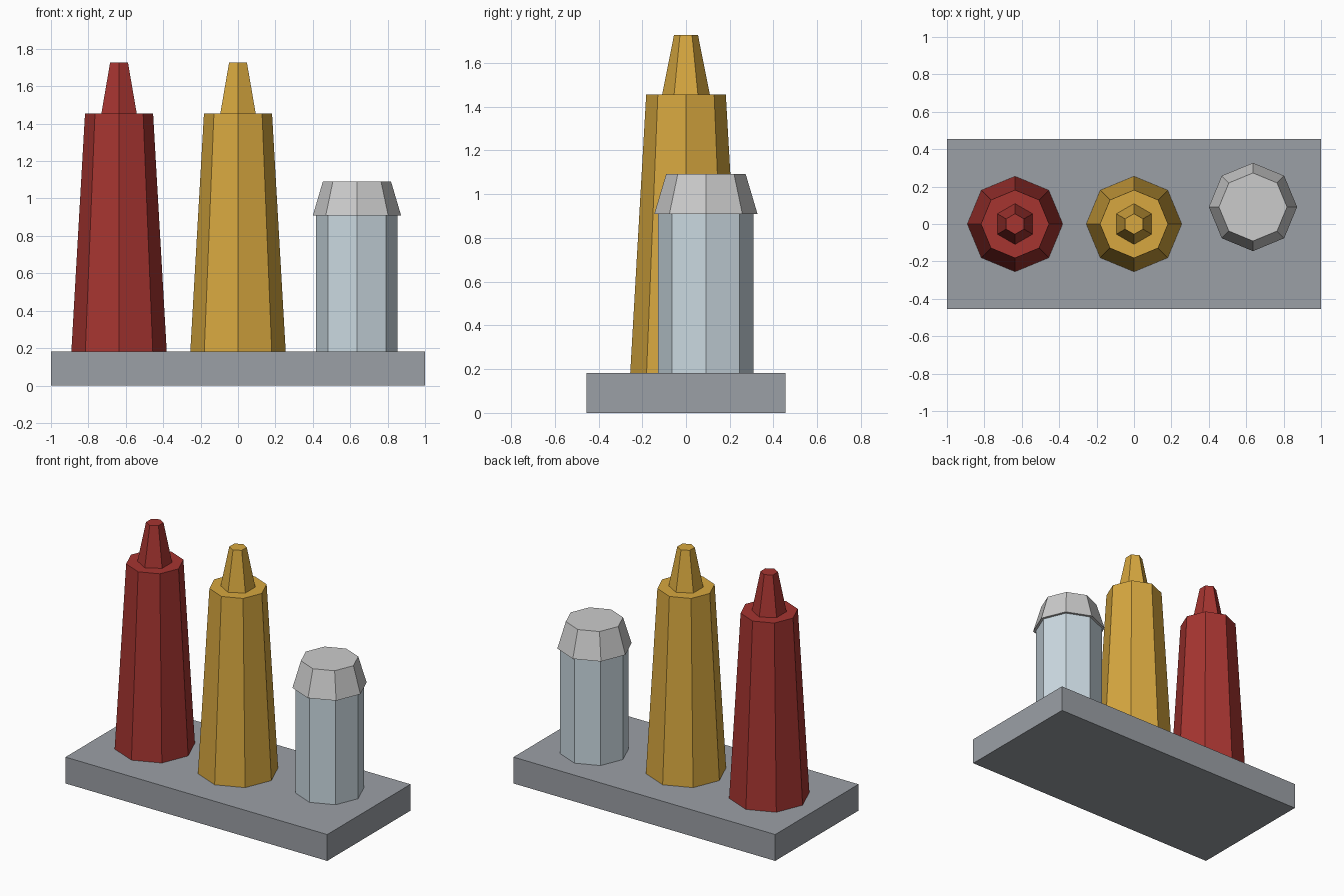
import bpy
import bmesh
from mathutils import Matrix

if "Cube" in bpy.data.objects:
    bpy.data.objects.remove(bpy.data.objects["Cube"])


def material(name, rgb):
    m = bpy.data.materials.new(name)
    m.diffuse_color = (*rgb, 1)
    m.use_nodes = True
    m.node_tree.nodes["Principled BSDF"].inputs["Base Color"].default_value = m.diffuse_color
    return m


def finish(bm, name, mat):
    mesh = bpy.data.meshes.new(name)
    bm.to_mesh(mesh)
    bm.free()
    mesh.materials.append(mat)
    obj = bpy.data.objects.new(name, mesh)
    bpy.context.collection.objects.link(obj)
    return obj


def frustum(name, sides, r1, r2, z1, z2, x, y, mat):
    # Tapered prism standing at (x, y), with a corner pointing to +y
    bm = bmesh.new()
    bmesh.ops.create_cone(
        bm, cap_ends=True, segments=sides, radius1=r1, radius2=r2, depth=z2 - z1,
        matrix=Matrix.Translation((x, y, (z1 + z2) / 2)))
    return finish(bm, name, mat)


red = material("red", (0.38, 0.035, 0.03))
yellow = material("yellow", (0.68, 0.39, 0.05))
glass = material("pale_glass", (0.60, 0.70, 0.76))
metal = material("metal", (0.70, 0.70, 0.72))
slate = material("slate", (0.33, 0.35, 0.38))

BASE_TOP = 0.182

# Tray
bm = bmesh.new()
bmesh.ops.create_cube(
    bm, size=1,
    matrix=Matrix.Translation((0, 0, BASE_TOP / 2)) @ Matrix.Diagonal((2, 0.909, BASE_TOP, 1)))
finish(bm, "tray", slate)

# Two squeeze bottles with hexagonal nozzles
for label, x, mat in (("red", -0.636, red), ("yellow", 0, yellow)):
    frustum(label + "_bottle", 8, 0.255, 0.182, BASE_TOP, 1.455, x, 0, mat)
    frustum(label + "_nozzle", 6, 0.109, 0.055, 1.455, 1.727, x, 0, mat)

# Shaker with an overhanging tapered cap
frustum("shaker_body", 8, 0.218, 0.218, BASE_TOP, 0.909, 0.636, 0.091, glass)
frustum("shaker_cap", 8, 0.236, 0.182, 0.909, 1.091, 0.636, 0.091, metal)
